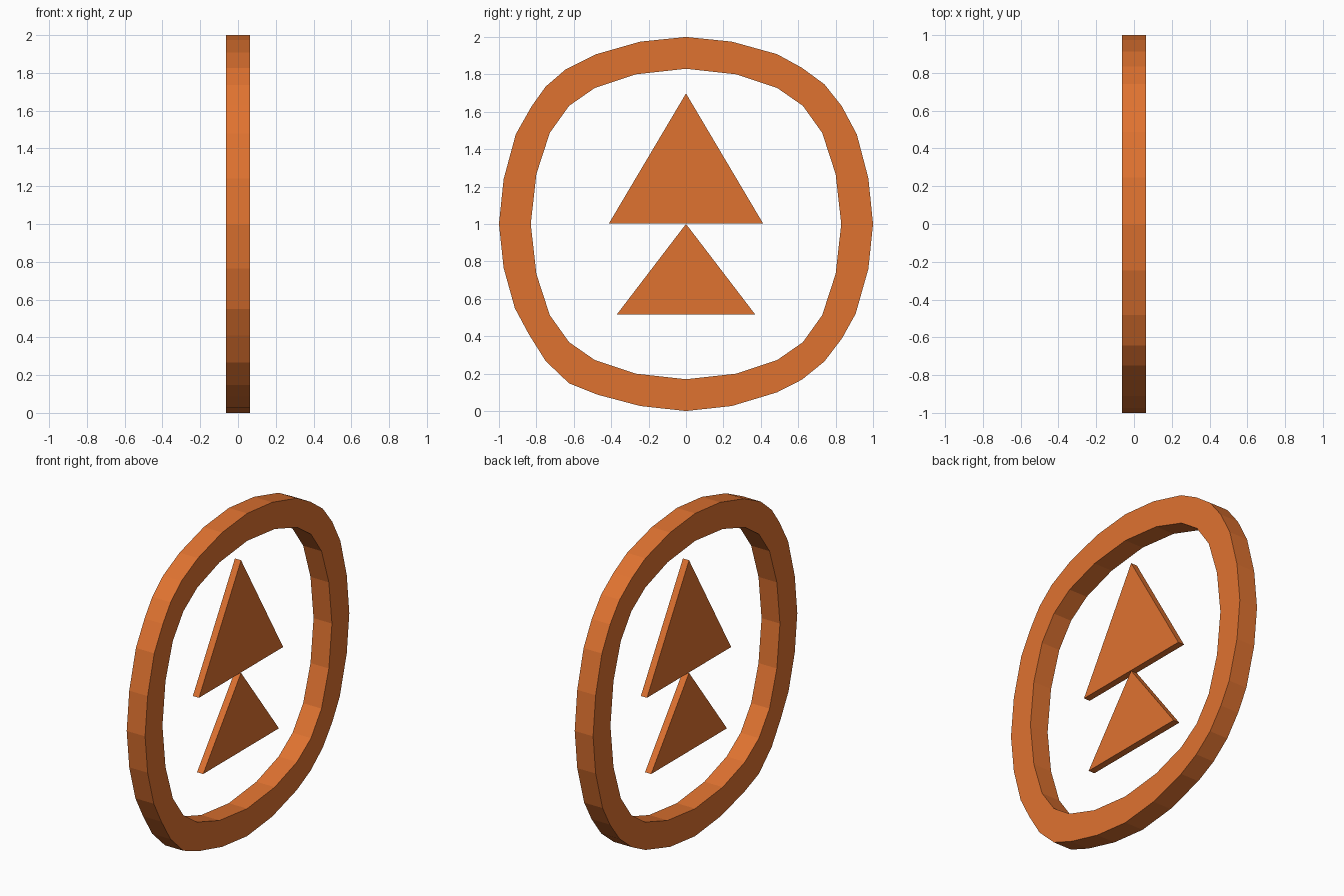
import bpy, bmesh

if "Cube" in bpy.data.objects:
    bpy.data.objects.remove(bpy.data.objects["Cube"])

orange = bpy.data.materials.new("orange")
orange.diffuse_color = (0.74, 0.17, 0.03, 1)
orange.use_nodes = True
orange.node_tree.nodes["Principled BSDF"].inputs["Base Color"].default_value = orange.diffuse_color


def plate(name, loops, half):
    """Fill closed (y, z) outlines and extrude them along x from -half to half."""
    bm = bmesh.new()
    edges = []
    for pts in loops:
        vs = [bm.verts.new((-half, y, z)) for y, z in pts]
        edges += [bm.edges.new((vs[i - 1], vs[i])) for i in range(len(vs))]
    bmesh.ops.triangle_fill(bm, edges=edges, use_beauty=True, normal=(-1, 0, 0))
    ext = bmesh.ops.extrude_face_region(bm, geom=bm.faces[:], use_keep_orig=True)
    moved = [g for g in ext["geom"] if isinstance(g, bmesh.types.BMVert)]
    bmesh.ops.translate(bm, verts=moved, vec=(2 * half, 0, 0))
    bmesh.ops.recalc_face_normals(bm, faces=bm.faces[:])
    me = bpy.data.meshes.new(name)
    bm.to_mesh(me)
    bm.free()
    me.materials.append(orange)
    ob = bpy.data.objects.new(name, me)
    bpy.context.collection.objects.link(ob)
    return ob


# Rounded ring: slightly irregular outer outline, listed clockwise from the top
outer = [(0, 2), (.245, 1.975), (.487, 1.908), (.62, 1.835), (.74, 1.747),
         (.833, 1.63), (.913, 1.48), (.975, 1.245), (1, 1), (.975, .76),
         (.907, .52), (.835, .39), (.74, .265), (.62, .168), (.487, .10),
         (.245, .027), (0, 0), (-.245, .027), (-.475, .088), (-.625, .148),
         (-.75, .267), (-.84, .41), (-.915, .55), (-.975, .765), (-1, 1),
         (-.975, 1.24), (-.91, 1.48), (-.825, 1.63), (-.75, 1.735),
         (-.643, 1.827), (-.482, 1.907), (-.245, 1.975)]

# Inner opening: one quarter turned into a full outline by mirroring
quarter = [(0, .83), (.27, .80), (.488, .727), (.625, .632), (.728, .488), (.80, .267), (.83, 0)]
right = quarter + [(y, -z) for y, z in quarter[-2::-1]]
inner = [(y, 1 + z) for y, z in right + [(-y, z) for y, z in right[-2:0:-1]]]
plate("ring", [outer, inner], 0.063)

# Two thin stacked triangles
for name, w, base, tip in (("upper_triangle", .412, 1.003, 1.698),
                           ("lower_triangle", .371, .515, 1.0)):
    plate(name, [[(-w, base), (w, base), (0, tip)]], 0.021)
